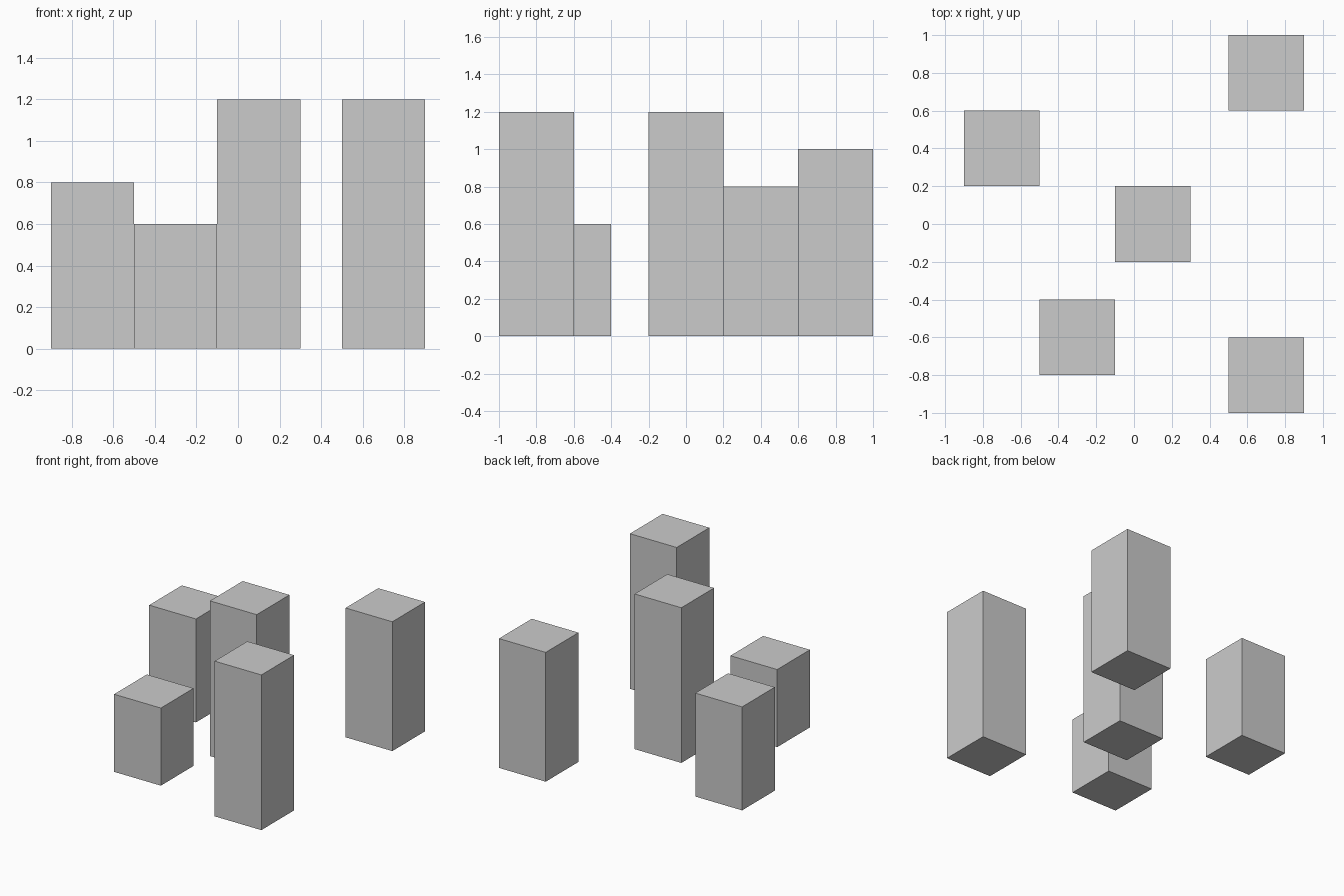
import bpy

if "Cube" in bpy.data.objects:
    bpy.data.objects.remove(bpy.data.objects["Cube"])

WIDTH = 0.4  # every block has the same square footprint


def block(name, x, y, height):
    """Square block standing on the ground, centred on (x, y)."""
    bpy.ops.mesh.primitive_cube_add(size=1, location=(x, y, height / 2))
    obj = bpy.context.object
    obj.name = name
    obj.scale = (WIDTH, WIDTH, height)
    bpy.ops.object.transform_apply(location=False, rotation=False, scale=True)


# Five separate blocks: name, centre x, centre y, height
for spec in (
    ("left_block", -0.7, 0.4, 0.8),
    ("short_front_block", -0.3, -0.6, 0.6),
    ("centre_block", 0.1, 0.0, 1.2),
    ("back_right_block", 0.7, 0.8, 1.0),
    ("front_right_block", 0.7, -0.8, 1.2),
):
    block(*spec)
